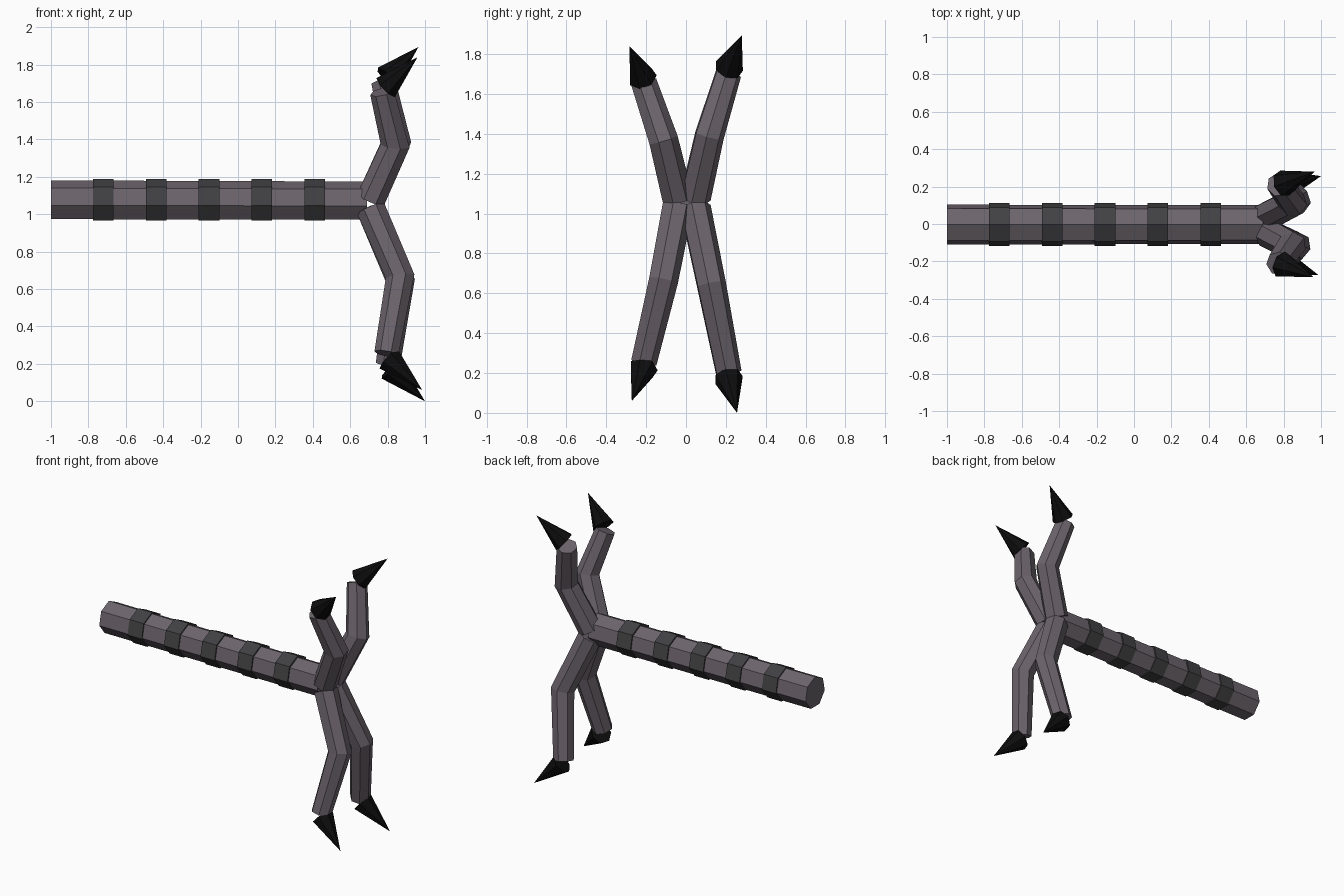
import bpy, bmesh, math
from mathutils import Vector

if "Cube" in bpy.data.objects:
    bpy.data.objects.remove(bpy.data.objects["Cube"])

SIDES = 7


def material(name, rgb):
    m = bpy.data.materials.new(name)
    m.diffuse_color = (*rgb, 1)
    m.use_nodes = True
    m.node_tree.nodes["Principled BSDF"].inputs["Base Color"].default_value = m.diffuse_color
    return m


GREY = material("mauve grey", (0.150, 0.128, 0.150))
BAND = material("charcoal", (0.053, 0.053, 0.057))
BLACK = material("claw black", (0.004, 0.004, 0.004))


def tube(name, points, radii, mat, up=Vector((0, 0, 1))):
    """Faceted tube through points with mitred joints; radius 0 ends in a point."""
    pts = [Vector(p) for p in points]
    dirs = [(b - a).normalized() for a, b in zip(pts, pts[1:])]
    u = (up - dirs[0] * up.dot(dirs[0])).normalized()
    v = dirs[0].cross(u)
    offs = [u * math.cos(2 * math.pi * k / SIDES) + v * math.sin(2 * math.pi * k / SIDES)
            for k in range(SIDES)]
    bm = bmesh.new()
    rings = []
    for i, (p, r) in enumerate(zip(pts, radii)):
        if i:
            d = dirs[i - 1]
            n = (d + dirs[min(i, len(dirs) - 1)]).normalized()
            offs = [o - d * (o.dot(n) / d.dot(n)) for o in offs]
        if r == 0:
            rings.append([bm.verts.new(p)] * SIDES)
        else:
            rings.append([bm.verts.new(p + o * r) for o in offs])
    for a, b in zip(rings, rings[1:]):
        for k in range(SIDES):
            j = (k + 1) % SIDES
            if b[k] is b[j]:
                bm.faces.new((a[k], a[j], b[k]))
            else:
                bm.faces.new((a[k], a[j], b[j], b[k]))
    for ring in (rings[0], rings[-1]):
        if ring[0] is not ring[1]:
            bm.faces.new(ring)
    bmesh.ops.recalc_face_normals(bm, faces=bm.faces)
    mesh = bpy.data.meshes.new(name)
    bm.to_mesh(mesh)
    bm.free()
    mesh.materials.append(mat)
    ob = bpy.data.objects.new(name, mesh)
    bpy.context.collection.objects.link(ob)
    return ob


# Shaft with wrapped grip bands
ZC = 1.072
tube("shaft", [(-1, -0.003, ZC), (0.69, -0.003, ZC - 0.004)], [0.109, 0.107], GREY)
for i in range(5):
    x = -0.72 + 0.2825 * i
    tube(f"grip_band_{i + 1}", [(x - 0.055, -0.003, ZC), (x + 0.055, -0.003, ZC)],
         [0.117, 0.117], BAND)

# Bent fingers: base, knee, end, then claw base and claw tip
fingers = {
    "lower_front": [(0.71, -0.045, 1.03), (0.868, -0.115, 0.665), (0.795, -0.213, 0.255),
                    (0.808, -0.213, 0.225), (0.985, -0.272, 0.06)],
    "lower_back": [(0.71, 0.045, 1.03), (0.868, 0.125, 0.645), (0.80, 0.213, 0.20),
                   (0.815, 0.213, 0.175), (1.0, 0.256, 0.0)],
    "upper_front": [(0.71, -0.045, 1.08), (0.842, -0.115, 1.37), (0.772, -0.212, 1.655),
                    (0.792, -0.217, 1.68), (0.96, -0.284, 1.84)],
    "upper_back": [(0.71, 0.045, 1.08), (0.847, 0.115, 1.39), (0.775, 0.212, 1.705),
                   (0.795, 0.215, 1.73), (0.965, 0.28, 1.895)],
}
for name, p in fingers.items():
    tube(name + "_finger", p[:3], [0.08, 0.076, 0.067], GREY, Vector((0, 1, 0)))
    tube(name + "_claw", p[3:], [0.073, 0], BLACK, Vector((0, 1, 0)))
